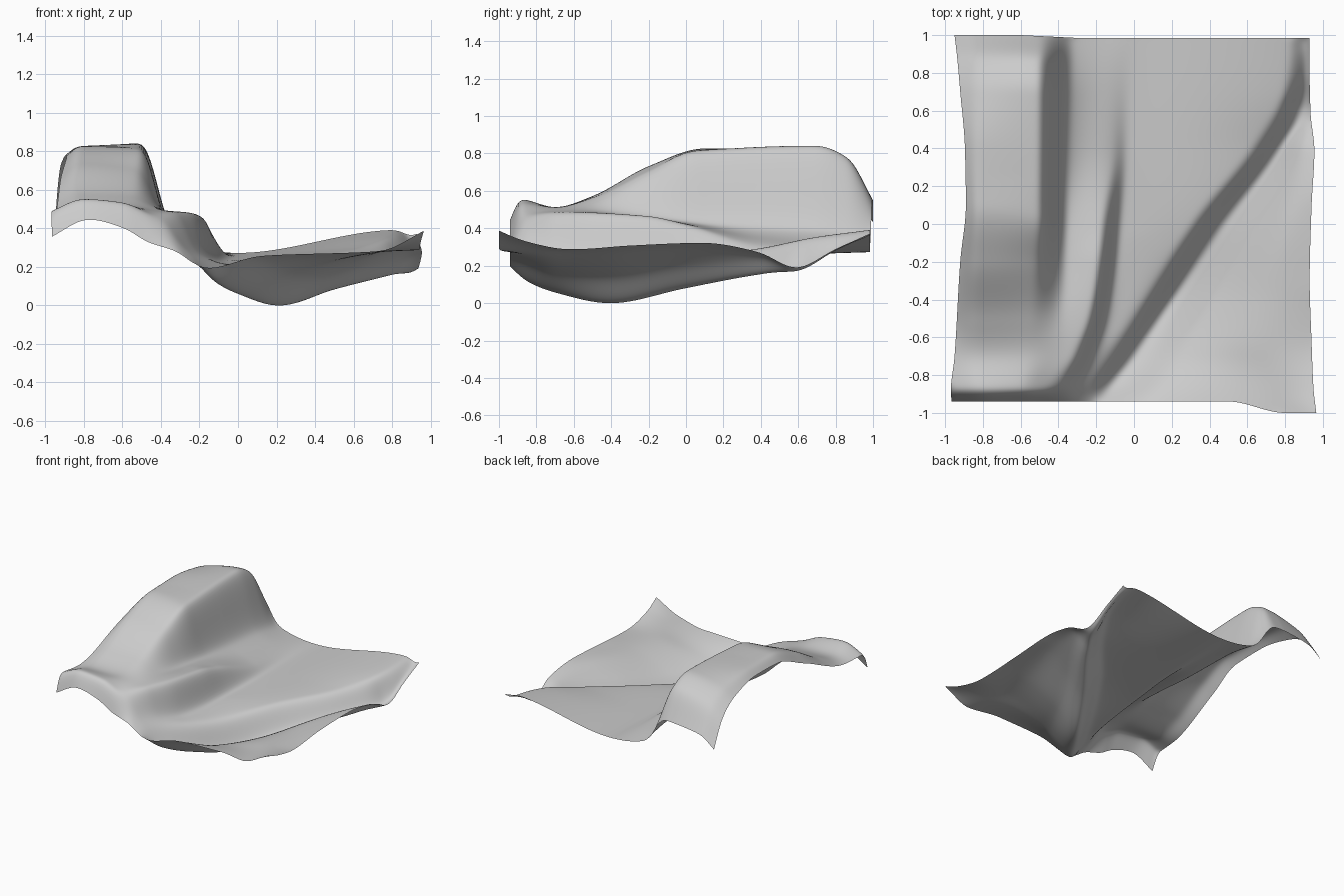
import bpy

if "Cube" in bpy.data.objects:
    bpy.data.objects.remove(bpy.data.objects["Cube"])

def curve(pts, t):
    """Monotone cubic interpolation through (t, value) points."""
    n = len(pts)
    if t <= pts[0][0]:
        return pts[0][1]
    if t >= pts[-1][0]:
        return pts[-1][1]
    d = [(pts[i+1][1] - pts[i][1]) / (pts[i+1][0] - pts[i][0]) for i in range(n - 1)]
    def tangent(k):
        if k == 0 or k == n - 1:
            return d[0] if k == 0 else d[-1]
        a, b = d[k-1], d[k]
        return 0 if a * b <= 0 else 2 * a * b / (a + b)
    i = max(k for k in range(n - 1) if pts[k][0] <= t)
    h = pts[i+1][0] - pts[i][0]
    s = (t - pts[i][0]) / h
    return ((1 + 2*s) * (1-s)**2 * pts[i][1] + s * (1-s)**2 * h * tangent(i)
            + s*s * (3 - 2*s) * pts[i+1][1] + s*s * (s-1) * h * tangent(i+1))

# Fold lines of the cloth, each running front to back as (y, x, z)
left_edge = [(-.94, -.965, .365), (-.89, -.97, .50), (-.7, -.95, .49), (-.2, -.92, .67),
             (.1, -.89, .78), (.4, -.895, .79), (.7, -.92, .74), (.87, -.935, .64), (1, -.95, .44)]
hump_left = [(-.94, -.78, .455), (-.89, -.8, .565), (-.7, -.82, .52), (-.5, -.83, .58),
             (-.2, -.83, .74), (.1, -.83, .835), (.4, -.83, .835), (.7, -.82, .80),
             (.87, -.82, .72), (1, -.82, .53)]
hump_right = [(-.94, -.57, .40), (-.89, -.6, .545), (-.7, -.57, .52), (-.5, -.55, .57),
              (-.2, -.52, .71), (.05, -.5, .82), (.7, -.5, .85), (.87, -.5, .785), (1, -.5, .56)]
hump_foot = [(-.94, -.48, .34), (-.89, -.48, .49), (-.6, -.37, .50), (-.2, -.36, .46),
             (.1, -.36, .43), (.7, -.34, .40), (1, -.33, .34)]
ridge = [(-.94, -.42, .32), (-.87, -.4, .45), (-.7, -.31, .49), (-.5, -.23, .49),
         (-.2, -.18, .475), (0, -.16, .43), (.4, -.1, .31), (1, -.1, .285)]
ridge_foot = [(-.94, -.31, .285), (-.85, -.29, .32), (-.7, -.22, .29), (-.5, -.15, .25),
              (-.2, -.1, .24), (.4, -.04, .26), (1, 0, .28)]
rim = [(-.94, -.24, .23), (-.85, -.21, .24), (-.7, -.12, .22), (-.4, .06, .20),
       (0, .30, .25), (.4, .62, .30), (.7, .79, .36), (1, .83, .40)]
valley = [(-.94, -.16, .20), (-.85, -.11, .12), (-.7, 0, .06), (-.4, .2, 0),
          (0, .47, .08), (.4, .77, .15), (.6, .88, .17), (.8, .9, .28), (1, .905, .36)]
slope = [(-.94, .12, .265), (-.7, .27, .18), (-.4, .42, .155), (0, .65, .21),
         (.4, .86, .24), (.6, .91, .18), (1, .915, .365)]
panel = [(-.94, .74, .29), (-.7, .74, .285), (-.4, .74, .285), (0, .82, .305),
         (.4, .9, .265), (.6, .922, .19), (1, .922, .37)]
right_edge = [(-.94, .965, .395), (-.82, .95, .34), (-.6, .94, .295), (-.3, .93, .315),
              (.1, .94, .33), (.4, .955, .28), (.6, .935, .195), (.8, .93, .29), (1, .93, .38)]
rails = [left_edge, hump_left, hump_right, hump_foot, ridge, ridge_foot,
         rim, valley, slope, panel, right_edge]
rails = [([(y, x) for y, x, z in r], [(y, z) for y, x, z in r]) for r in rails]

# Loft a fine grid across the fold lines
N = 170
grid_x, grid_y, grid_z = [], [], []
for j in range(N + 1):
    y = -.94 + 1.94 * j / N
    section = [(curve(rx, y), curve(rz, y)) for rx, rz in rails]
    x0, x1 = section[0][0], section[-1][0]
    xs = [x0 + (x1 - x0) * i / N for i in range(N + 1)]
    grid_x.append(xs)
    grid_z.append([curve(section, x) for x in xs])
    # front corner pokes forward, back edge is slightly short on the right
    front = max(0, 1 - j / (N * .25))
    row = []
    for x in xs:
        k = min(1, max(0, (x - .5) / .3))
        b = min(1, max(0, (x + .6) / .3))
        row.append(y - .06 * front * k*k*(3-2*k) - .015 * b * j / N)
    grid_y.append(row)

# Soften the creases
for _ in range(14):
    src = grid_z
    grid_z = [r[:] for r in src]
    for j in range(N + 1):
        for i in range(N + 1):
            near = []
            if 0 < i < N:
                near += [src[j][i-1], src[j][i+1]]
            if 0 < j < N:
                near += [src[j-1][i], src[j+1][i]]
            if near:
                grid_z[j][i] = .5 * src[j][i] + .5 * sum(near) / len(near)

low = min(map(min, grid_z))
verts = [(grid_x[j][i], grid_y[j][i], grid_z[j][i] - low)
         for j in range(N + 1) for i in range(N + 1)]
W = N + 1
faces = [(j*W + i, j*W + i + 1, (j+1)*W + i + 1, (j+1)*W + i)
         for j in range(N) for i in range(N)]

# Draped cloth sheet
mesh = bpy.data.meshes.new("cloth_sheet")
mesh.from_pydata(verts, [], faces)
mesh.update()
cloth = bpy.data.objects.new("cloth_sheet", mesh)
bpy.context.collection.objects.link(cloth)
mesh.polygons.foreach_set("use_smooth", [True] * len(mesh.polygons))
